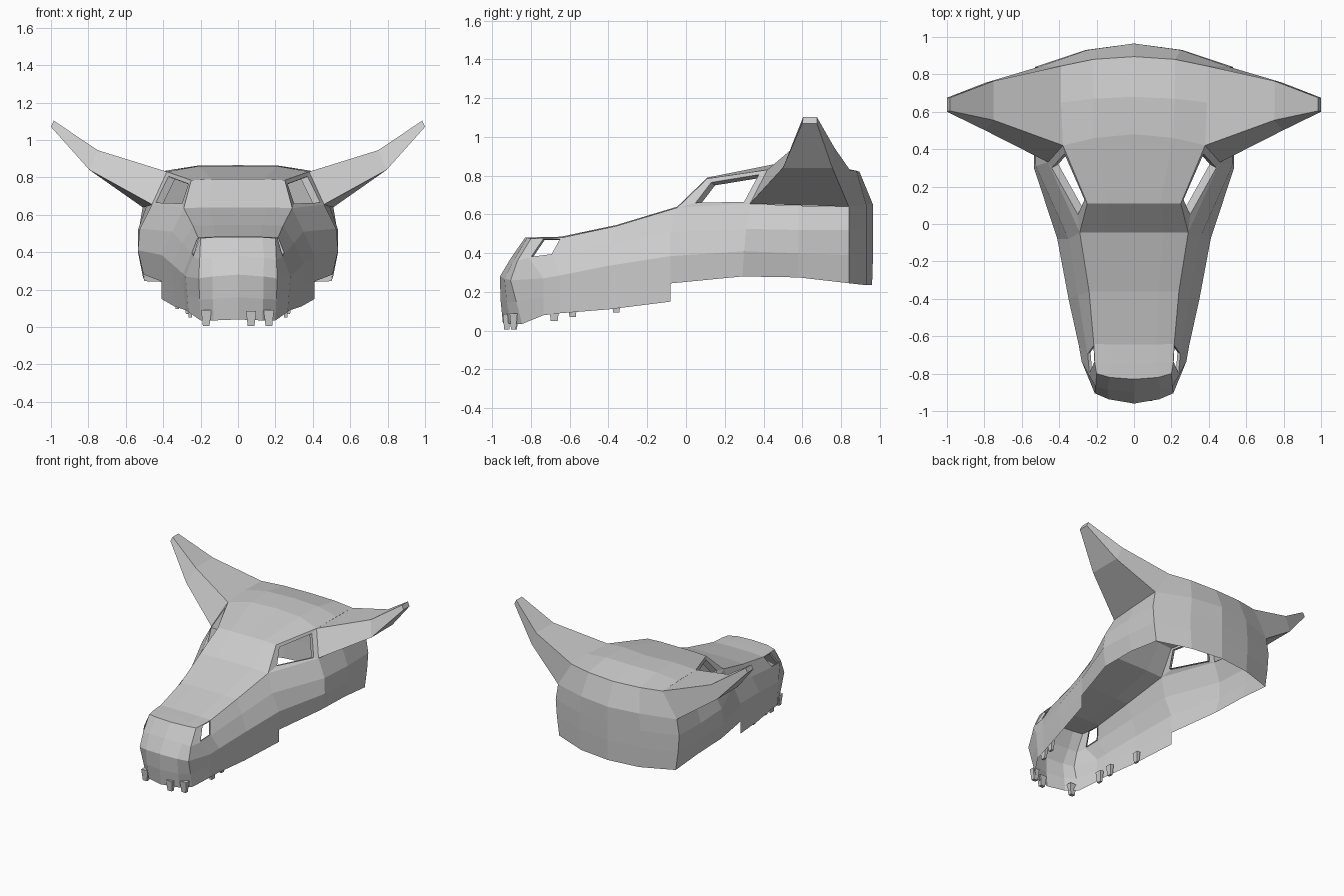
import bpy, bmesh
from mathutils import Vector as V


def make(name, build, mirror=True):
    bm = bmesh.new()
    build(bm)
    bmesh.ops.remove_doubles(bm, verts=bm.verts, dist=0.002)
    bmesh.ops.recalc_face_normals(bm, faces=bm.faces)
    me = bpy.data.meshes.new(name)
    bm.to_mesh(me)
    bm.free()
    ob = bpy.data.objects.new(name, me)
    bpy.context.collection.objects.link(ob)
    if mirror:
        m = ob.modifiers.new("Mirror", 'MIRROR')
        m.use_clip = True
    return ob


def quad(bm, *pts):
    bm.faces.new([bm.verts.new(p) for p in pts])


def grid(bm, cols, skip=()):
    for i, (a, b) in enumerate(zip(cols, cols[1:])):
        for j in range(min(len(a), len(b)) - 1):
            if (i, j) not in skip:
                quad(bm, a[j], b[j], b[j + 1], a[j + 1])


def rim(bm, outer, inner, push):
    # frame around an opening, with a short wall turned inwards
    deep = [V(p) + V(push) for p in inner]
    n = len(outer)
    for i in range(n):
        k = (i + 1) % n
        quad(bm, outer[i], outer[k], inner[k], inner[i])
        quad(bm, inner[i], inner[k], deep[k], deep[i])


# Snout side sections: top edge, crease, cheek line, jaw edge
snout = [
    [(.20, -.80, .475), (.205, -.87, .36), (.21, -.905, .26), (.20, -.845, .035)],
    [(.21, -.74, .478), (.24, -.81, .375), (.28, -.735, .27), (.265, -.735, .08)],
    [(.215, -.64, .48), (.25, -.69, .39), (.295, -.65, .285), (.28, -.65, .09)],
    [(.24, -.36, .54), (.30, -.38, .45), (.35, -.40, .335), (.34, -.40, .11)],
    [(.29, -.045, .635), (.35, -.08, .51), (.41, -.08, .385), (.41, -.08, .15)],
]
for c in snout:
    c.insert(3, V(c[2]).lerp(V(c[3]), .6 if c is snout[4] else .5))
# Braincase sections, running round to the back centre
brain = [
    [(.46, .33, .655), (.525, .31, .525), (.535, .30, .41), (.505, .29, .28)],
    [(.49, .58, .645), (.535, .58, .52), (.535, .58, .40), (.51, .58, .275)],
    [(.51, .84, .64), (.53, .84, .52), (.52, .84, .39), (.50, .84, .245)],
    [(.25, .93, .65), (.26, .93, .52), (.26, .93, .39), (.25, .93, .235)],
    [(0, .965, .65), (0, .965, .52), (0, .965, .39), (0, .96, .235)],
]
# Nose front columns
nose = [
    [(0, -.83, .48), (0, -.90, .38), (0, -.96, .28), (0, -.957, .16), (0, -.945, .04)],
    [(.13, -.82, .48), (.14, -.885, .37), (.135, -.937, .27), (.135, -.925, .15), (.13, -.905, .035)],
    snout[0],
]
# Roof rows: centre, middle, edge
roof = [
    [(0, -.83, .48), (.13, -.82, .48), snout[0][0]],
    [(0, -.74, .483), (.12, -.74, .483), snout[1][0]],
    [(0, -.645, .485), (.12, -.645, .485), snout[2][0]],
    [(0, -.36, .545), (.13, -.36, .545), snout[3][0]],
    [(0, -.045, .64), (.16, -.045, .64), snout[4][0]],
    [(0, .11, .79), (.14, .11, .79), (.25, .11, .785)],
    [(0, .48, .86), (.21, .46, .86), (.38, .42, .83)],
    [(0, .68, .865), (.22, .67, .862), (.39, .65, .835)],
    [(0, .895, .82), (.22, .88, .825), (.39, .845, .83)],
]


def skull(bm):
    grid(bm, nose)
    grid(bm, roof)
    grid(bm, snout + brain, skip={(1, 0), (4, 0)})
    quad(bm, snout[4][0], brain[0][0], brain[0][1], snout[4][1])
    # back of the crown
    r, b = roof[-1], brain
    quad(bm, r[0], r[1], b[3][0], b[4][0])
    quad(bm, r[1], r[2], b[2][0], b[3][0])
    # nostril and eye openings
    o = [snout[1][0], snout[2][0], snout[2][1], snout[1][1]]
    mid = sum((V(p) for p in o), V()) / 4
    rim(bm, o, [V(p).lerp(mid, .12) for p in o], (-.015, .008, -.005))
    rim(bm, [snout[4][0], roof[5][2], roof[6][2], brain[0][0]],
        [(.30, .05, .66), (.265, .13, .765), (.372, .375, .805), (.44, .30, .665)],
        (-.035, .02, -.015))


make("skull_shell", skull)

# Horns: four-sided tapered rings
horn_rings = [
    [(.38, .42, .83), (.39, .845, .83), (.51, .84, .64), (.46, .33, .655)],
    [(.75, .555, .945), (.75, .765, .945), (.795, .755, .84), (.795, .50, .84)],
    [(.985, .605, 1.103), (.985, .675, 1.103), (1, .675, 1.07), (1, .60, 1.07)],
]


def horn(bm):
    for a in (0, 1):
        for i in range(4):
            k = (i + 1) % 4
            p, q = horn_rings[a], horn_rings[a + 1]
            quad(bm, p[i], p[k], q[k], q[i])
    quad(bm, *horn_rings[2])
    # crown edge between front and back of the horn root
    quad(bm, horn_rings[0][0], roof[7][2], horn_rings[0][1])


make("horns", horn)

# Teeth: tapered blocks (x, y, bottom z, top z, x width, y width)
teeth = [
    (-.17, -.885, .005, .09, .055, .04), (.07, -.925, .005, .085, .055, .04),
    (.165, -.89, .005, .09, .055, .04),
    (.255, -.68, .05, .135, .028, .055), (.27, -.585, .07, .15, .028, .05),
    (-.255, -.68, .05, .135, .028, .055), (-.27, -.585, .07, .15, .028, .05),
    (-.325, -.36, .095, .175, .028, .05),
]


def tooth_set(bm):
    for x, y, z0, z1, w, d in teeth:
        vs = bmesh.ops.create_cube(bm, size=1)['verts']
        for v in vs:
            s = 1 if v.co.z > 0 else .65
            v.co = V((x + v.co.x * w * s, y + v.co.y * d * s, z1 if v.co.z > 0 else z0))


make("teeth", tooth_set, mirror=False)
